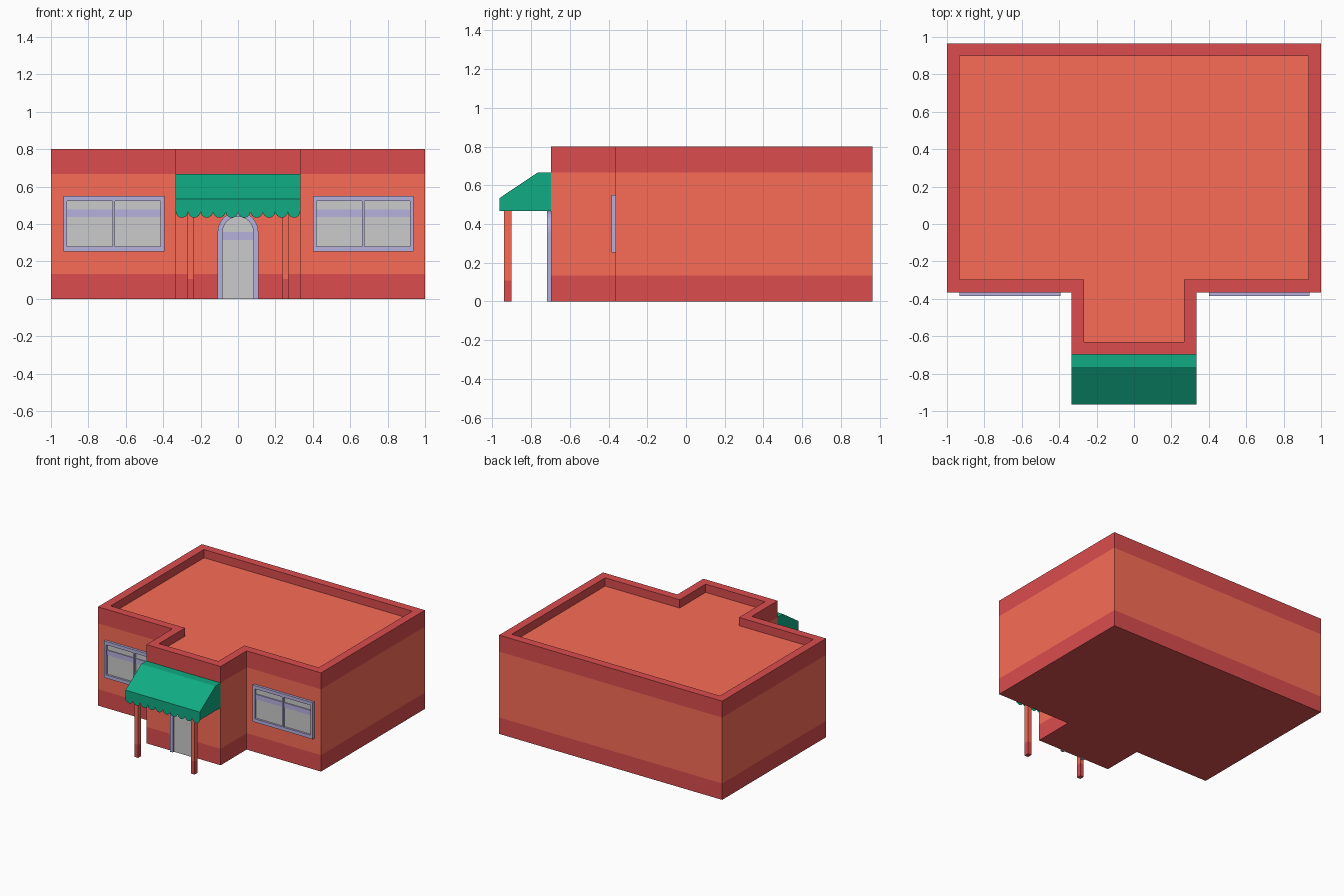
import bpy, bmesh
from math import sin, cos, pi

if "Cube" in bpy.data.objects:
    bpy.data.objects.remove(bpy.data.objects["Cube"])


def material(name, rgb):
    """Material from a display colour, converted to linear."""
    m = bpy.data.materials.new(name)
    m.diffuse_color = (*[((c + 0.055) / 1.055) ** 2.4 for c in rgb], 1)
    m.use_nodes = True
    m.node_tree.nodes["Principled BSDF"].inputs["Base Color"].default_value = m.diffuse_color
    return m


RED = material("dark_red", (0.86, 0.30, 0.305))
ORANGE = material("orange_wall", (0.98, 0.425, 0.34))
GREEN = material("green_canvas", (0.062, 0.67, 0.51))
LILAC = material("lilac_trim", (0.715, 0.695, 0.87))


def make(name, verts, faces, mats=(), slots=None, fix_normals=True):
    me = bpy.data.meshes.new(name)
    me.from_pydata(verts, [], faces)
    for m in mats:
        me.materials.append(m)
    for p, s in zip(me.polygons, slots or []):
        p.material_index = s
    if fix_normals:
        bm = bmesh.new()
        bm.from_mesh(me)
        bmesh.ops.recalc_face_normals(bm, faces=bm.faces)
        bm.to_mesh(me)
        bm.free()
    ob = bpy.data.objects.new(name, me)
    bpy.context.collection.objects.link(ob)
    return ob


def stack(name, rings, side_slots, bottom, top, mats):
    """Join successive rings of points, one material slot per band."""
    n = len(rings[0])
    verts = [v for r in rings for v in r]
    faces, slots = [], []
    for k, s in enumerate(side_slots):
        for i in range(n):
            j = (i + 1) % n
            faces.append((k * n + i, k * n + j, (k + 1) * n + j, (k + 1) * n + i))
            slots.append(s)
    faces += [tuple(range(n))[::-1], tuple(range(len(verts) - n, len(verts)))]
    return make(name, verts, faces, mats, slots + [bottom, top])


def boxes(name, bounds, mats=()):
    """Several boxes (x0, x1, y0, y1, z0, z1) in one object."""
    verts, faces = [], []
    for x0, x1, y0, y1, z0, z1 in bounds:
        b = len(verts)
        verts += [(x, y, z) for z in (z0, z1)
                  for x, y in ((x0, y0), (x1, y0), (x1, y1), (x0, y1))]
        faces += [tuple(b + i for i in f) for f in
                  ((3, 2, 1, 0), (4, 5, 6, 7), (0, 1, 5, 4),
                   (1, 2, 6, 5), (2, 3, 7, 6), (3, 0, 4, 7))]
    return make(name, verts, faces, mats)


# Building: T-shaped plan with coloured bands, parapet and sunken roof
BACK, WALL, PORCH = 0.965, -0.365, -0.698


def plan(inset, z):
    a, p = 1 - inset, 0.333 - inset
    w, f, b = WALL + inset, PORCH + inset, BACK - inset
    pts = [(-a, b), (-a, w), (-p, w), (-p, f), (p, f), (p, w), (a, w), (a, b)]
    return [(x, y, z) for x, y in pts]


stack("building",
      [plan(0, 0), plan(0, 0.133), plan(0, 0.667), plan(0, 0.8),
       plan(0.067, 0.8), plan(0.067, 0.733)],
      [0, 1, 0, 0, 0], 0, 1, (RED, ORANGE))

# Awning: thin canvas shell with open underside and scalloped front edge
HW, FRONT, CUSP = 0.333, -0.965, 0.467
side = [(PORCH, CUSP), (PORCH, 0.667), (-0.765, 0.667), (FRONT, 0.533), (FRONT, CUSP)]
verts = [(x, y, z) for x in (-HW, HW) for y, z in side]
faces = [(0, 1, 2, 3, 4), (9, 8, 7, 6, 5), (1, 6, 7, 2), (2, 7, 8, 3), (3, 8, 9, 4)]
r = HW / 10
for k in range(10):
    cx, b = -HW + r * (2 * k + 1), len(verts)
    verts += [(cx - r * cos(pi * i / 8), FRONT, CUSP - r * sin(pi * i / 8)) for i in range(9)]
    faces.append(tuple(range(b, b + 9)))
make("awning", verts, faces, (GREEN,), fix_normals=False)

# Awning posts with dark feet
for s, label in ((-1, "left"), (1, "right")):
    def square(z):
        cx, cy = s * 0.253, -0.921
        return [(cx + dx * 0.016, cy + dy * 0.02, z)
                for dx, dy in ((-1, -1), (1, -1), (1, 1), (-1, 1))]
    stack(label + "_post", [square(0), square(0.107), square(0.535)],
          [0, 1], 0, 1, (RED, ORANGE))

# Windows: frame, mullion, crossbars and two panes
for s, label in ((-1, "left"), (1, "right")):
    c, w, z0, z1 = s * 0.6667 + 0.003, 0.2695, 0.253, 0.55
    y0, y1 = WALL - 0.02, WALL + 0.005
    t, h = 0.02, 0.027
    boxes(label + "_window_frame",
          [(c - w, c + w, y0, y1, z0, z0 + h), (c - w, c + w, y0, y1, z1 - h, z1),
           (c - w, c - w + t, y0, y1, z0 + h, z1 - h),
           (c + w - t, c + w, y0, y1, z0 + h, z1 - h),
           (c - 0.0067, c + 0.0067, y0, y1, z0 + h, z1 - h)], (LILAC,))
    halves = ((c - w + t, c - 0.0067), (c + 0.0067, c + w - t))
    boxes(label + "_window_crossbar",
          [(a, b, WALL - 0.011, y1, 0.437, 0.477) for a, b in halves], (LILAC,))
    boxes(label + "_window_glass",
          [(a, b, WALL - 0.004, y1, z0 + h, z1 - h) for a, b in halves])

# Door: arched frame, arched panel and transom bar
SPRING, SEG = 0.357, 12


def arch(rad, y):
    curve = [(rad * cos(pi * i / SEG), y, SPRING + rad * sin(pi * i / SEG))
             for i in range(SEG + 1)]
    return [(rad, y, 0)] + curve + [(-rad, y, 0)]


yf, yb, n = PORCH - 0.02, PORCH + 0.005, SEG + 3
loops = [arch(0.109, yf), arch(0.082, yf), arch(0.082, yb), arch(0.109, yb)]
faces = [(a * n + i, a * n + i + 1, b * n + i + 1, b * n + i)
         for a, b in ((0, 1), (1, 2), (2, 3), (3, 0)) for i in range(n - 1)]
faces += [(0, n, 2 * n, 3 * n), (n - 1, 4 * n - 1, 3 * n - 1, 2 * n - 1)]
make("door_frame", [v for l in loops for v in l], faces, (LILAC,))
stack("door_panel", [arch(0.082, yb), arch(0.082, PORCH - 0.004)], [0], 0, 0, ())
boxes("door_transom", [(-0.082, 0.082, PORCH - 0.011, yb, 0.315, 0.356)], (LILAC,))
